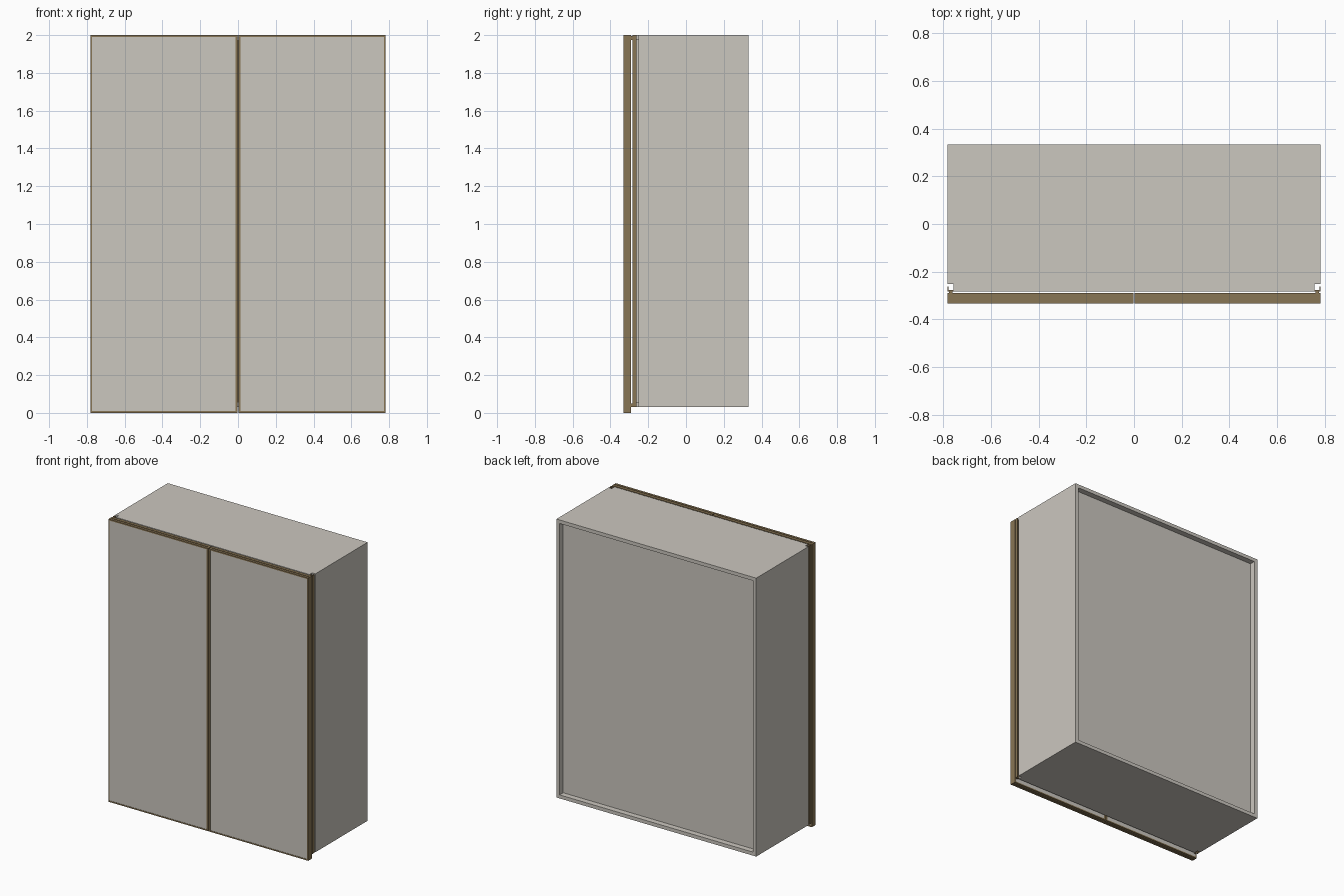
import bpy, bmesh

if "Cube" in bpy.data.objects:
    bpy.data.objects.remove(bpy.data.objects["Cube"])


def material(name, rgb):
    m = bpy.data.materials.new(name)
    m.diffuse_color = (*rgb, 1)
    m.use_nodes = True
    m.node_tree.nodes["Principled BSDF"].inputs["Base Color"].default_value = m.diffuse_color
    return m


GREY = material("warm_grey_board", (0.60, 0.57, 0.52))
BROWN = material("bronze_trim", (0.25, 0.18, 0.09))


def boxes(name, mat, *extents):
    """One object made of boxes, each given as (x0, x1, y0, y1, z0, z1)."""
    bm = bmesh.new()
    for x0, x1, y0, y1, z0, z1 in extents:
        vs = bmesh.ops.create_cube(bm, size=1)["verts"]
        for v in vs:
            v.co.x = x1 if v.co.x > 0 else x0
            v.co.y = y1 if v.co.y > 0 else y0
            v.co.z = z1 if v.co.z > 0 else z0
    me = bpy.data.meshes.new(name)
    bm.to_mesh(me)
    bm.free()
    me.materials.append(mat)
    ob = bpy.data.objects.new(name, me)
    bpy.context.collection.objects.link(ob)
    return ob


def mirrored(ob):
    ob.modifiers.new("mirror", 'MIRROR').use_axis = (True, False, False)
    return ob


W, IN = 0.782, 0.757            # outer and inner half width
BACK, FRONT = 0.332, -0.282     # body depth
BASE, TOP = 0.03, 2.0
T = 0.025                       # board thickness

# Carcass: sides, top, bottom, recessed back, middle divider
mirrored(boxes("side_panel", GREY, (IN, W, -0.252, BACK, BASE, TOP)))
boxes("top_panel", GREY, (-IN, IN, FRONT, BACK, TOP - T, TOP))
boxes("bottom_panel", GREY, (-IN, IN, FRONT, BACK, BASE, BASE + T))
boxes("back_panel", GREY, (-IN, IN, 0.28, 0.292, BASE + T, TOP - T))
boxes("middle_divider", GREY, (-0.012, 0.012, -0.262, 0.28, BASE + T, TOP - T))
boxes("divider_trim", BROWN, (-0.012, 0.012, FRONT, -0.262, BASE + T, TOP - T))

# Open finger-pull profiles on the front corners of the body
mirrored(boxes("corner_profile", BROWN,
               (IN, W, FRONT, -0.276, BASE, TOP),
               (W - 0.005, W, -0.276, -0.262, BASE, TOP)))

# Doors: thin frame around a slightly recessed panel
Y0, Y1, GAP, F = -0.332, -0.290, 0.003, 0.009
stile = 0.011
mirrored(boxes("door_panel", GREY,
               (GAP + stile, W - F, Y0 + 0.002, Y1 - 0.002, F, TOP - F)))
mirrored(boxes("door_stiles", BROWN,
               (GAP, GAP + stile, Y0, Y1, 0, TOP),
               (W - F, W, Y0, Y1, 0, TOP)))

# Top and bottom rails, each with a shallow groove
rails = []
for z0, z1, lip0, lip1 in ((0, F, 0, 0.004), (TOP - F, TOP, TOP - 0.004, TOP)):
    inner = (0.004, F) if z0 == 0 else (TOP - F, TOP - 0.004)
    xs = (GAP + stile, W - F)
    rails.append((*xs, Y0, Y1, *inner))
    rails.append((*xs, Y0, Y0 + 0.017, lip0, lip1))
    rails.append((*xs, Y0 + 0.022, Y1, lip0, lip1))
mirrored(boxes("door_rails", BROWN, *rails))

# Small hinge blocks joining doors to the body at top and bottom
mirrored(boxes("door_hinge", BROWN,
               (IN + 0.003, W - 0.006, Y1, FRONT, BASE, BASE + 0.02),
               (IN + 0.003, W - 0.006, Y1, FRONT, TOP - 0.025, TOP - 0.005)))
